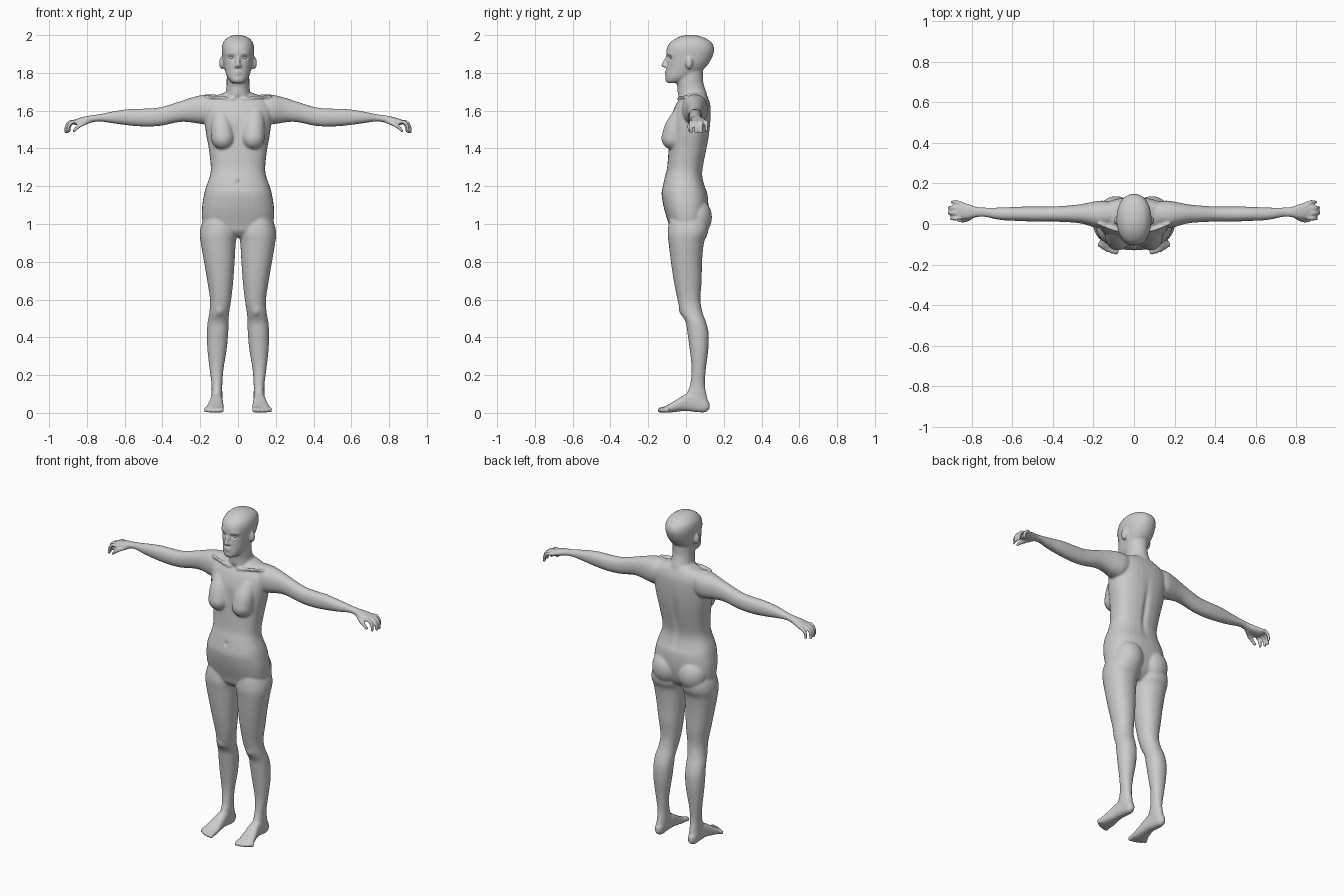
import bpy, bmesh, math
from mathutils import Vector

verts, faces = [], []


def template(level):
    """Unit icosphere as plain lists, reused for every ball."""
    bm = bmesh.new()
    bmesh.ops.create_icosphere(bm, subdivisions=level, radius=1)
    bm.verts.index_update()
    data = [tuple(v.co) for v in bm.verts], [[v.index for v in f.verts] for f in bm.faces]
    bm.free()
    return data


SMALL, LARGE = template(2), template(4)


def spline(rows, steps=4):
    """Catmull-Rom interpolation through tuples of numbers."""
    pts = [Vector(r) for r in rows]
    out = []
    for i in range(len(pts) - 1):
        p0, p1 = pts[max(i - 1, 0)], pts[i]
        p2, p3 = pts[i + 1], pts[min(i + 2, len(pts) - 1)]
        for k in range(steps):
            t = k / steps
            out.append(0.5 * (2 * p1 + (p2 - p0) * t + (2 * p0 - 5 * p1 + 4 * p2 - p3) * t * t
                              + (3 * p1 - p0 - 3 * p2 + p3) * t ** 3))
    out.append(pts[-1])
    return out


def loft(axis, rows, power=2.2, mirror=False, n=32):
    """Rows are (position on axis, min a, max a, min b, max b)."""
    order = {'z': (1, 2, 0), 'x': (0, 1, 2), 'y': (1, 0, 2)}[axis]
    path = spline(rows)
    for side in ((1, -1) if mirror else (1,)):
        base = len(verts)
        for t, a0, a1, b0, b1 in path:
            for k in range(n):
                c, s = math.cos(math.tau * k / n), math.sin(math.tau * k / n)
                a = (a0 + a1) / 2 + (a1 - a0) / 2 * math.copysign(abs(c) ** (2 / power), c)
                b = (b0 + b1) / 2 + (b1 - b0) / 2 * math.copysign(abs(s) ** (2 / power), s)
                co = [(t, a, b)[i] for i in order]
                verts.append((co[0] * side, co[1], co[2]))
        for r in range(len(path) - 1):
            p = base + r * n
            for k in range(n):
                j = (k + 1) % n
                faces.append((p + k, p + j, p + n + j, p + n + k))
        last = base + (len(path) - 1) * n
        faces.append(tuple(range(base, base + n))[::-1])
        faces.append(tuple(range(last, last + n)))


def ball(c, r, mirror=True, shape=None):
    tv, tf = shape or (LARGE if max(r) > .025 else SMALL)
    for side in ((1, -1) if mirror else (1,)):
        base = len(verts)
        verts.extend((side * (c[0] + x * r[0]), c[1] + y * r[1], c[2] + z * r[2]) for x, y, z in tv)
        faces.extend([i + base for i in f] for f in tf)


def beads(path, mirror=True, steps=5):
    """Rounded limb: overlapping balls along (x, y, z, radius) points."""
    for p in spline(path, steps):
        ball(p[:3], (p[3],) * 3, mirror)


def centred(rows):
    return [(z, -w, w, y0, y1) for z, w, y0, y1 in rows]


def make_object(name):
    """Turn the collected lists into an object and clear them."""
    mesh = bpy.data.meshes.new(name)
    mesh.from_pydata(verts, [], faces)
    verts.clear()
    faces.clear()
    ob = bpy.data.objects.new(name, mesh)
    bpy.context.collection.objects.link(ob)
    return ob


# torso and neck
loft('z', centred([
    (.93, .09, -.05, .05), (.96, .15, -.08, .085), (1.0, .185, -.092, .105), (1.08, .191, -.116, .118),
    (1.155, .18, -.129, .115), (1.2, .168, -.123, .1), (1.25, .15, -.112, .088), (1.3, .144, -.1, .09),
    (1.4, .155, -.092, .11), (1.47, .168, -.09, .122), (1.55, .178, -.083, .13), (1.62, .18, -.06, .13),
    (1.66, .155, -.035, .12), (1.685, .10, -.015, .108), (1.7, .06, 0, .1)]), 2.4)
loft('z', centred([(1.6, .075, -.03, .11), (1.68, .068, -.043, .112), (1.72, .061, -.045, .1),
                   (1.76, .06, -.05, .09), (1.82, .06, -.04, .09)]), 2)

# bust, buttocks and collarbones
beads([(.09, -.025, 1.57, .05), (.085, -.055, 1.51, .058), (.08, -.069, 1.455, .061)], steps=4)
ball((.088, .055, 1.035), (.088, .082, .1))
beads([(.025, -.038, 1.662, .009), (.09, -.03, 1.67, .009), (.17, 0, 1.675, .009)], steps=8)

# legs and kneecaps
loft('z', [
    (1.06, .03, .165, -.08, .1), (1.0, .012, .192, -.092, .118), (.95, .004, .202, -.097, .115),
    (.9, .012, .197, -.092, .095), (.8, .018, .18, -.08, .085), (.7, .025, .163, -.065, .083),
    (.6, .036, .148, -.045, .076), (.53, .047, .152, -.028, .088), (.48, .05, .161, -.002, .106),
    (.42, .052, .164, .008, .12), (.335, .06, .162, .02, .118), (.23, .077, .15, .03, .105),
    (.15, .083, .14, .022, .1), (.1, .083, .14, .005, .108), (.05, .084, .14, .01, .118),
    (.012, .092, .134, .03, .11)], 2.15, True)
ball((.098, .002, .55), (.033, .04, .045))

# feet and toes
loft('y', [
    (.124, .1, .125, .02, .055), (.1, .088, .138, .003, .08), (.05, .084, .142, .005, .11),
    (0, .08, .147, .01, .1), (-.05, .077, .16, .006, .07), (-.09, .075, .17, .001, .046),
    (-.115, .078, .168, .002, .032)], 2.5, True)
for i in range(5):
    x, r = .089 + i * .0185, .0145 - .001 * i
    tip = -.137 + .0008 * i + .0018 * i * i
    beads([(x, -.095, .022, r), (x + .002 * i, (tip - .095) / 2, .02, r), (x + .002 * i, tip, r, r)], steps=3)

# arms and palms
loft('x', [
    (.08, 0, .1, 1.57, 1.682), (.15, -.02, .115, 1.53, 1.686), (.2, -.015, .11, 1.53, 1.681),
    (.25, 0, .1, 1.538, 1.668), (.31, .008, .092, 1.54, 1.648), (.41, .012, .086, 1.52, 1.618),
    (.49, .012, .086, 1.516, 1.611), (.57, .015, .085, 1.521, 1.609), (.66, .02, .081, 1.533, 1.596),
    (.735, .035, .081, 1.543, 1.581), (.78, .033, .085, 1.536, 1.575), (.82, .024, .1, 1.528, 1.567),
    (.855, .026, .106, 1.522, 1.557), (.87, .035, .1, 1.527, 1.55)], 2.2, True)

# fingers and thumb
for i, (reach, drop) in enumerate([(.9, 1.488), (.911, 1.486), (.91, 1.486), (.895, 1.492)]):
    y = .034 + i * .021
    fan = y + (i - 1.2) * .006
    beads([(.845, y, 1.54, .0115), (reach - .025, fan, 1.541, .0108),
           (reach - .004, fan, 1.52, .0102), (reach, fan, drop, .0095)])
beads([(.79, .045, 1.545, .014), (.825, .022, 1.528, .0125), (.85, .017, 1.512, .011),
       (.868, .02, 1.493, .0095)])

# head
loft('z', centred([
    (1.747, .028, -.1, -.03), (1.757, .042, -.106, 0), (1.78, .058, -.107, .04), (1.82, .071, -.103, .095),
    (1.86, .08, -.1, .127), (1.9, .085, -.104, .145), (1.93, .086, -.102, .149), (1.96, .079, -.085, .137),
    (1.985, .058, -.05, .1), (1.997, .03, -.015, .062), (2.001, .008, .01, .03)]), 2.15)

# nose, brows, lips, chin and ears
beads([(0, -.099, 1.885, .009), (0, -.11, 1.86, .011), (0, -.119, 1.84, .0125)], False)
ball((.011, -.107, 1.835), (.01, .011, .009))
beads([(.011, -.097, 1.9, .009), (.032, -.092, 1.905, .009), (.055, -.074, 1.9, .009)])
for z in (1.806, 1.793):
    beads([(-.022, -.097, 1.8, .005), (0, -.106, z, .007), (.022, -.097, 1.8, .005)], False)
ball((0, -.09, 1.767), (.022, .021, .019), False)
ball((.086, .016, 1.852), (.014, .019, .033))

# fuse the parts into one skin
body = make_object("body")
remesh = body.modifiers.new("fuse", 'REMESH')
remesh.mode = 'VOXEL'
remesh.voxel_size = .0065
relax = body.modifiers.new("relax", 'SMOOTH')
relax.factor = .5
relax.iterations = 4
skin = bpy.data.meshes.new_from_object(body.evaluated_get(bpy.context.evaluated_depsgraph_get()))
body.modifiers.clear()
body.data = skin

# hollows: eye sockets, navel, sternum, throat, spine (x, z, width, height, depth, side)
hollows = [(.034, 1.881, .016, .01, .012, -1), (0, 1.22, .008, .012, .01, -1),
           (0, 1.5, .02, .07, .005, -1), (0, 1.668, .014, .012, .006, -1), (0, 1.36, .016, .14, .01, 1)]
normals = [v.normal.y for v in skin.vertices]
for v, ny in zip(skin.vertices, normals):
    x, y, z = v.co
    if abs(x) > .08 or z < 1:
        continue
    for hx, hz, w, h, depth, side in hollows:
        if ny * side > .2:
            v.co.y -= side * depth * math.exp(-((abs(x) - hx) / w) ** 2 - ((z - hz) / h) ** 2)

# eyeballs
ball((.034, -.073, 1.881), (.0135, .0135, .0125), shape=template(3))
eyes = make_object("eyes")

for ob in (body, eyes):
    ob.data.polygons.foreach_set("use_smooth", [True] * len(ob.data.polygons))
    ob.data.update()
